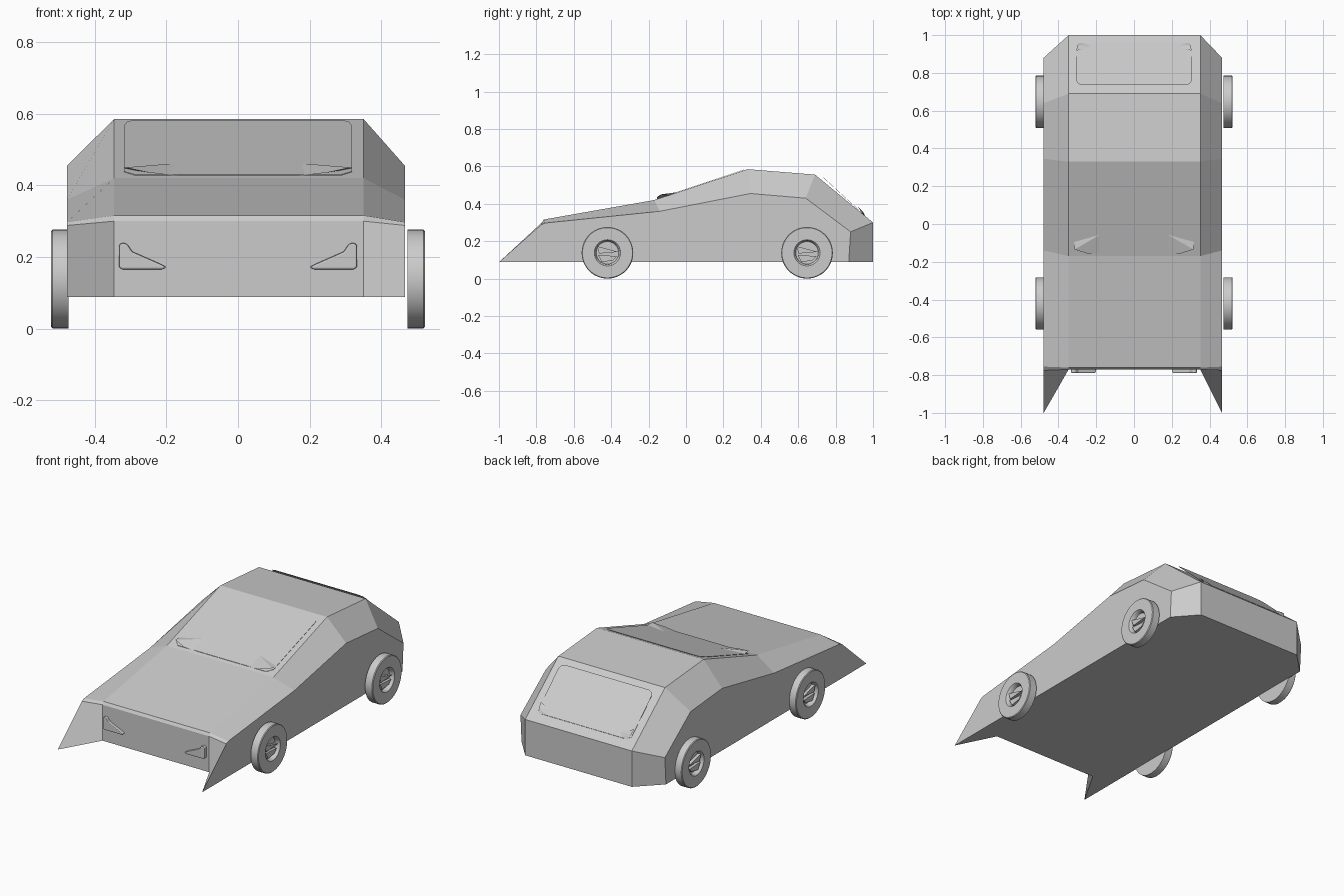
import bpy, bmesh
from math import pi
from mathutils import Vector

if "Cube" in bpy.data.objects:
    bpy.data.objects.remove(bpy.data.objects["Cube"])


def finish(name, bm, smooth=False):
    bmesh.ops.remove_doubles(bm, verts=bm.verts, dist=0.0001)
    bmesh.ops.recalc_face_normals(bm, faces=bm.faces)
    me = bpy.data.meshes.new(name)
    bm.to_mesh(me)
    bm.free()
    ob = bpy.data.objects.new(name, me)
    bpy.context.collection.objects.link(ob)
    if smooth:
        bpy.ops.object.select_all(action='DESELECT')
        ob.select_set(True)
        bpy.context.view_layer.objects.active = ob
        bpy.ops.object.shade_smooth_by_angle(angle=0.6)
    return ob


def prism(name, pts, depth):
    """Extrude a planar outline along the vector depth."""
    bm = bmesh.new()
    face = bm.faces.new([bm.verts.new(p) for p in pts])
    out = bmesh.ops.extrude_face_region(bm, geom=[face], use_keep_orig=True)
    moved = [v for v in out['geom'] if isinstance(v, bmesh.types.BMVert)]
    bmesh.ops.translate(bm, verts=moved, vec=Vector(depth))
    return finish(name, bm)


# Body: closed (y, z) rails joined across the width
centre = [(-.77, .088), (-.77, .30), (-.76, .316), (-.17, .42), (.33, .585),
          (.69, .556), (1.0, .30), (1.0, .088)]
side = [(-1.0, .088), (-.775, .288), (-.755, .297), (-.14, .36), (.345, .455),
        (.64, .43), (.88, .25), (.87, .088)]
bm = bmesh.new()
rails = [[bm.verts.new((x, y, z)) for y, z in prof]
         for x, prof in ((-.478, side), (-.346, centre), (.351, centre), (.466, side))]
for a, b in zip(rails, rails[1:]):
    for i in range(8):
        j = (i + 1) % 8
        bm.faces.new((a[i], a[j], b[j], b[i]))
bm.faces.new(rails[0])
bm.faces.new(rails[-1])
finish("body", bm)

# Wheels: lathed tyre with a recessed hub and wedge spokes
R = .138
tyre = [(0, .474), (R, .474), (R, .518), (R - .004, .522), (.07, .522),
        (.064, .516), (.06, .495), (0, .495)]
spokes = [[(-.055, .035), (.058, .005), (-.045, -.004)],
          [(-.05, -.012), (.05, -.018), (.03, -.04), (-.03, -.05)]]
for s, sn in ((-1, "left"), (1, "right")):
    for y, yn in ((-.42, "front"), (.647, "rear")):
        bm = bmesh.new()
        vs = [bm.verts.new((x * s, y, R + r)) for r, x in tyre]
        es = [bm.edges.new(p) for p in zip(vs, vs[1:])]
        bmesh.ops.spin(bm, geom=vs + es, cent=(0, y, R), axis=(1, 0, 0),
                       angle=2 * pi, steps=48)
        finish(f"{yn}_{sn}_wheel", bm, True)
        for k, sp in enumerate(spokes):
            prism(f"{yn}_{sn}_spoke_{k + 1}",
                  [(s * .49, y + a, R + b) for a, b in sp], (s * .022, 0, 0))

# Headlights
lamp = [(.333, .172), (.333, .232), (.325, .24), (.31, .237), (.295, .215),
        (.22, .182), (.2, .172), (.21, .165), (.325, .165)]
for s, sn in ((-1, "left"), (1, "right")):
    ob = prism(f"{sn}_headlight", [(s * x, -.765, z) for x, z in lamp], (0, -.024, 0))
    bev = ob.modifiers.new("Bevel", 'BEVEL')
    bev.width, bev.segments = .005, 2


def pane(name, low, high, half, cut):
    """Thin window pane, upper corners clipped, low/high given as (y, z)."""
    lo, hi = Vector((0, *low)), Vector((0, *high))
    right = [(half - cut, 0), (half, 0.06), (half, .9), (half - cut * .3, .97), (half - cut, 1)]
    outline = right + [(-x, t) for x, t in reversed(right)]
    prism(name, [lo.lerp(hi, t) + Vector((x, 0, 0)) for x, t in outline], (0, 0, -.002))


pane("windshield", (-.15, .43), (.31, .583), .318, .03)
pane("rear_window", (.957, .337), (.735, .541), .305, .035)


# Raised wedges at the lower window corners
def wedge(name, pts):
    for s, sn in ((-1, "left"), (1, "right")):
        bm = bmesh.new()
        vs = [bm.verts.new((s * x, y, z)) for x, y, z in pts]
        bmesh.ops.convex_hull(bm, input=vs)
        finish(f"{sn}_{name}", bm)


wedge("windshield_wedge", [(.32, -.07, .447), (.315, -.135, .45), (.25, -.155, .436),
                           (.168, -.155, .426), (.168, -.05, .462), (.25, -.08, .44)])
wedge("rear_wedge", [(.305, .918, .385), (.3, .945, .36), (.232, .935, .36),
                     (.24, .955, .337), (.29, .958, .335)])
